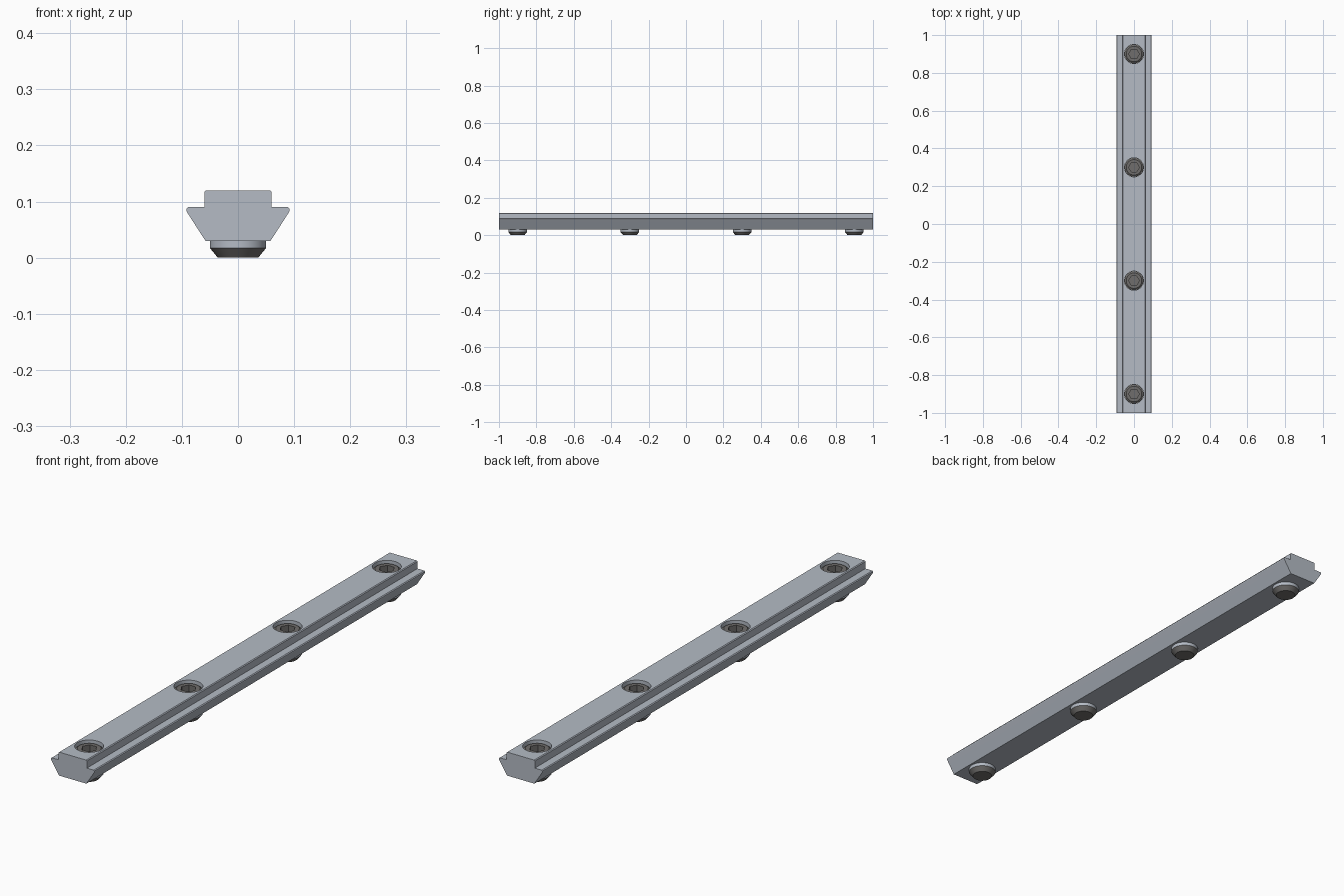
import bpy, bmesh
from math import cos, pi, radians, sin

cube = bpy.data.objects.get("Cube")
if cube:
    bpy.data.objects.remove(cube, do_unlink=True)


def material(name, rgb, rough):
    m = bpy.data.materials.new(name)
    m.use_nodes = True
    m.diffuse_color = (*rgb, 1)
    bsdf = next(n for n in m.node_tree.nodes if n.type == 'BSDF_PRINCIPLED')
    bsdf.inputs["Base Color"].default_value = (*rgb, 1)
    bsdf.inputs["Roughness"].default_value = rough
    return m


steel = material("light_steel", (0.46, 0.50, 0.56), 0.5)
dark = material("dark_steel", (0.16, 0.155, 0.15), 0.5)


def finish(name, bm, mats):
    bmesh.ops.recalc_face_normals(bm, faces=bm.faces)
    me = bpy.data.meshes.new(name)
    bm.to_mesh(me)
    bm.free()
    for m in mats:
        me.materials.append(m)
    ob = bpy.data.objects.new(name, me)
    bpy.context.collection.objects.link(ob)
    return ob


def activate(ob):
    bpy.ops.object.select_all(action='DESELECT')
    ob.select_set(True)
    bpy.context.view_layer.objects.active = ob


def smooth(ob):
    activate(ob)
    bpy.ops.object.shade_smooth_by_angle(angle=radians(30))


SEG = 48
SCREW_Y = [-0.9, -0.3, 0.3, 0.9]


def ring(bm, r, z, y=0, hexagon=False):
    verts = []
    for i in range(SEG):
        a = 2 * pi * i / SEG
        # a hexagon sampled at the same angles as the round rings
        rr = r * cos(pi / 6) / cos(a % (pi / 3) - pi / 6) if hexagon else r
        verts.append(bm.verts.new((rr * cos(a), y + rr * sin(a), z)))
    return verts


def loft(bm, rings):
    bands = []
    for a, b in zip(rings, rings[1:]):
        bands.append([bm.faces.new((a[i], a[(i + 1) % SEG], b[(i + 1) % SEG], b[i]))
                      for i in range(SEG)])
    bm.faces.new(rings[0])
    bm.faces.new(rings[-1])
    return bands


# Rail: mirrored half profile swept along y
half = [(0.058, 0.03), (0.087, 0.075), (0.092, 0.083), (0.092, 0.087), (0.089, 0.09),
        (0.06, 0.09), (0.06, 0.117), (0.057, 0.12)]
outline = half + [(-x, z) for x, z in reversed(half)]
bm = bmesh.new()
face = bm.faces.new([bm.verts.new((x, -1, z)) for x, z in outline])
sweep = bmesh.ops.extrude_face_region(bm, geom=[face])
bmesh.ops.translate(bm, vec=(0, 2, 0),
                    verts=[v for v in sweep["geom"] if isinstance(v, bmesh.types.BMVert)])
rail = finish("rail", bm, [steel])

# Screw holes cut through the rail
bm = bmesh.new()
for y in SCREW_Y:
    loft(bm, [ring(bm, 0.0505, z, y) for z in (-0.05, 0.2)])
cutter = finish("hole_cutter", bm, [steel])
cutter.hide_render = True
mod = rail.modifiers.new("holes", 'BOOLEAN')
mod.operation = 'DIFFERENCE'
mod.solver = 'EXACT'
mod.object = cutter
activate(rail)
bpy.ops.object.modifier_apply(modifier=mod.name)
bpy.data.objects.remove(cutter, do_unlink=True)
smooth(rail)

# Set screws: conical tip, plain barrel, chamfered top and hexagonal socket
for n, y in enumerate(SCREW_Y, 1):
    bm = bmesh.new()
    bands = loft(bm, [ring(bm, 0.036, 0), ring(bm, 0.05, 0.017), ring(bm, 0.05, 0.105),
                      ring(bm, 0.041, 0.112), ring(bm, 0.028, 0.112, hexagon=True),
                      ring(bm, 0.028, 0.06, hexagon=True)])
    for f in bm.faces:
        f.material_index = 1
    for f in bands[1]:
        f.material_index = 0
    screw = finish(f"set_screw_{n}", bm, [steel, dark])
    screw.location.y = y
    smooth(screw)
